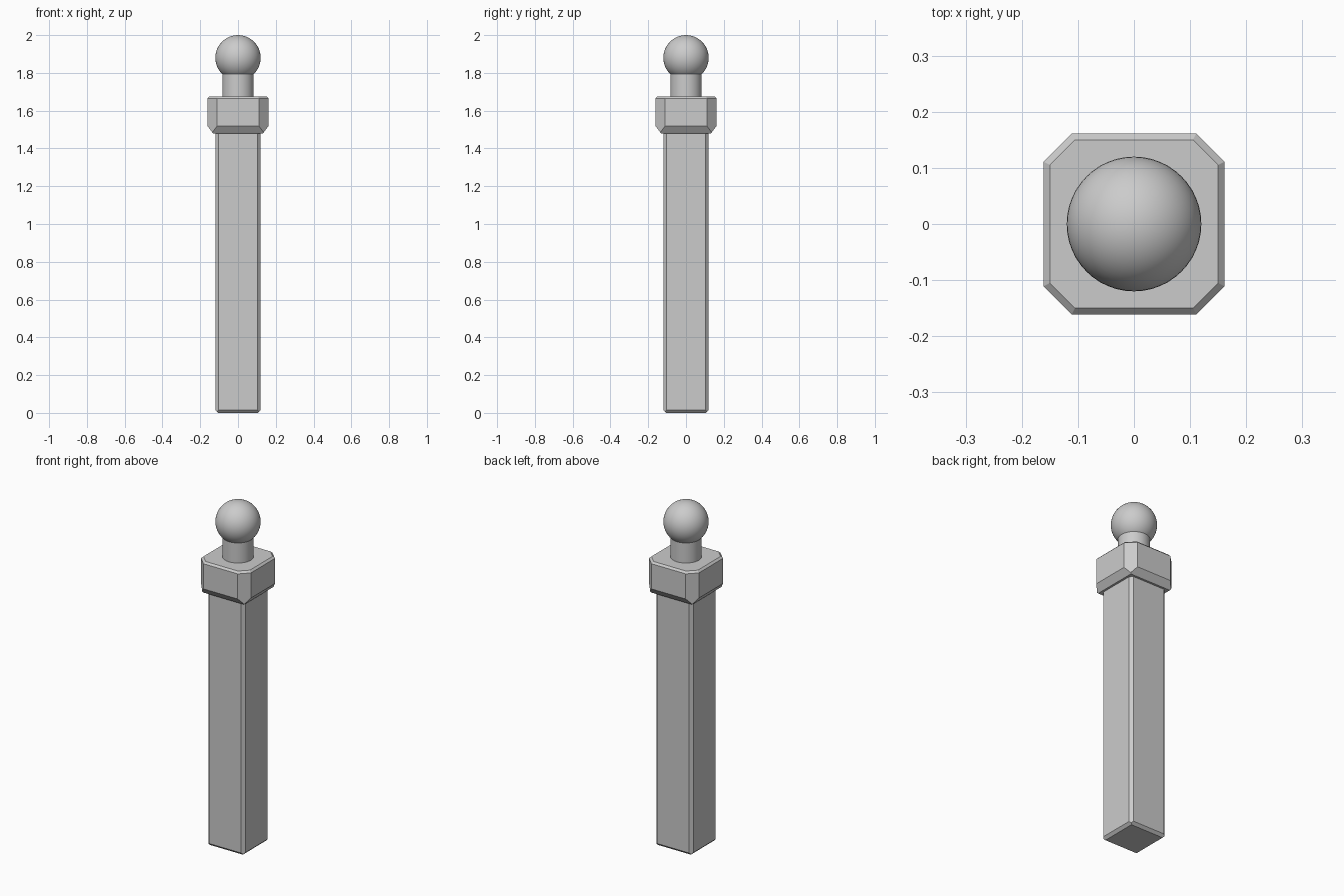
import bpy, bmesh, math

if "Cube" in bpy.data.objects:
    bpy.data.objects.remove(bpy.data.objects["Cube"], do_unlink=True)

grey = bpy.data.materials.new("plain grey")
grey.use_nodes = True
grey.diffuse_color = (0.6, 0.6, 0.6, 1)
for node in grey.node_tree.nodes:
    if node.type == "BSDF_PRINCIPLED":
        node.inputs["Base Color"].default_value = grey.diffuse_color


def chamfered_block(name, rings):
    """Loft square rings (height, half width, corner cut) into a closed block."""
    bm = bmesh.new()
    loops = []
    for z, w, cut in rings:
        loop = []
        for sx, sy in ((1, 1), (-1, 1), (-1, -1), (1, -1)):
            pair = [(sx * w, sy * (w - cut), z), (sx * (w - cut), sy * w, z)]
            if sx * sy < 0:
                pair.reverse()
            loop += [bm.verts.new(p) for p in pair]
        loops.append(loop)
    for low, high in zip(loops, loops[1:]):
        for i in range(8):
            j = (i + 1) % 8
            bm.faces.new((low[i], low[j], high[j], high[i]))
    bm.faces.new(loops[0][::-1])
    bm.faces.new(loops[-1])
    # Corners without a cut collapse to a single point
    bmesh.ops.remove_doubles(bm, verts=bm.verts, dist=0.0001)
    bmesh.ops.recalc_face_normals(bm, faces=bm.faces)
    mesh = bpy.data.meshes.new(name)
    bm.to_mesh(mesh)
    bm.free()
    mesh.materials.append(grey)
    obj = bpy.data.objects.new(name, mesh)
    bpy.context.collection.objects.link(obj)
    return obj


def finish_round(name):
    obj = bpy.context.object
    obj.name = name
    obj.data.materials.append(grey)
    bpy.ops.object.shade_smooth_by_angle(angle=math.radians(35))


# Square shaft with narrow corner chamfers and a bevelled foot
chamfered_block("shaft", [(0, 0.105, 0), (0.007, 0.112, 0),
                          (0.015, 0.12, 0.017), (1.49, 0.12, 0.017)])

# Wide collar with cut corners, a sloped underside and a bevelled top
chamfered_block("collar", [(1.48, 0.132, 0), (1.485, 0.136, 0),
                           (1.518, 0.161, 0.05), (1.665, 0.161, 0.05),
                           (1.676, 0.15, 0.045)])

# Round neck between collar and ball
bpy.ops.mesh.primitive_cylinder_add(vertices=48, radius=0.083, depth=0.15,
                                    location=(0, 0, 1.735))
finish_round("neck")

# Ball finial
bpy.ops.mesh.primitive_uv_sphere_add(segments=48, ring_count=24, radius=0.12,
                                     location=(0, 0, 1.88))
finish_round("ball_finial")
